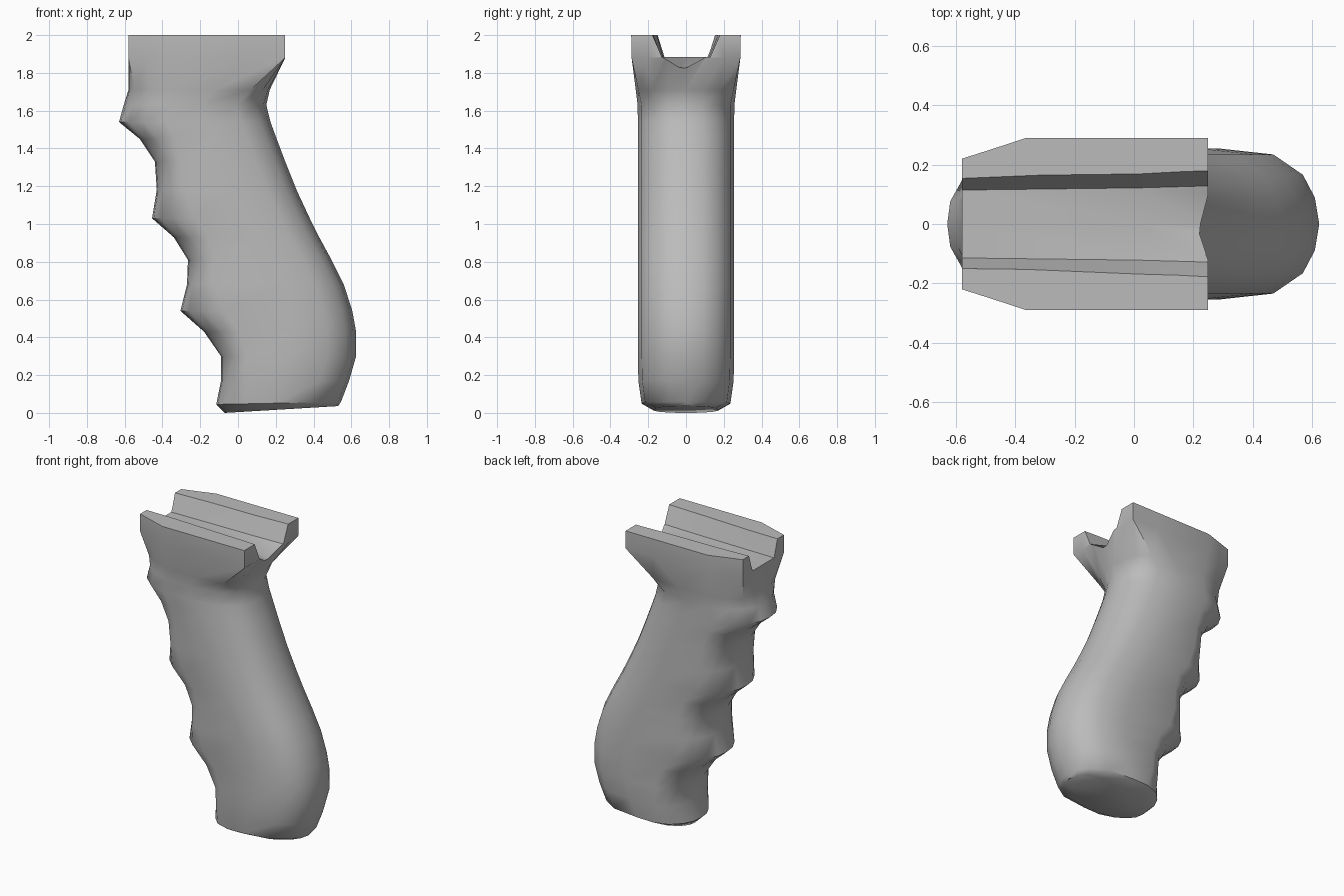
import bpy, bmesh, math

cube = bpy.data.objects.get("Cube")
if cube:
    bpy.data.objects.remove(cube, do_unlink=True)

# Single grey finish
mat = bpy.data.materials.new("matte_grey")
mat.use_nodes = True
grey = (0.5, 0.5, 0.5, 1)
mat.diffuse_color = grey
mat.node_tree.nodes["Principled BSDF"].inputs["Base Color"].default_value = grey


def loft(name, rings):
    """Closed skin through rings that share one point count."""
    bm = bmesh.new()
    loops = [[bm.verts.new(p) for p in ring] for ring in rings]
    for a, b in zip(loops, loops[1:]):
        for i in range(len(a)):
            j = (i + 1) % len(a)
            bm.faces.new((a[i], a[j], b[j], b[i]))
    bm.faces.new(loops[0])
    bm.faces.new(loops[-1])
    bmesh.ops.recalc_face_normals(bm, faces=bm.faces)
    mesh = bpy.data.meshes.new(name)
    bm.to_mesh(mesh)
    bm.free()
    obj = bpy.data.objects.new(name, mesh)
    bpy.context.collection.objects.link(obj)
    mesh.materials.append(mat)
    return obj


# Half outlines: (distance in from the finger or palm edge, share of half width)
GRIP_FINGER = [(0, 0), (.01, .3), (.05, .58), (.13, .86), (.25, 1)]
GRIP_PALM = [(.34, 1), (.155, .92), (.055, .65), (.015, .35), (0, 0)]
HEAD_FINGER = [(0, 0), (0, .4), (0, .76), (.1, .87), (.215, 1)]
HEAD_PALM = [(.2, 1), (0, 1), (0, .7), (0, .35), (0, 0)]


def mix(a, b, t):
    return [(p[0] + (q[0] - p[0]) * t, p[1] + (q[1] - p[1]) * t) for p, q in zip(a, b)]


def section(z, finger_x, palm_x, half, head, scoop, slope=0):
    finger = mix(GRIP_FINGER, HEAD_FINGER, head)
    palm = mix(GRIP_PALM, HEAD_PALM, head)
    side = [(finger_x + d * scoop, w * half) for d, w in finger]
    side += [(palm_x - d, w * half) for d, w in palm]
    outline = side + [(x, -y) for x, y in side[-2:0:-1]]
    return [(x, y, z + slope * (x - finger_x)) for x, y in outline]


# Height, finger edge, palm edge, half width, squareness, finger scoop
LEVELS = [
    (2, -.58, .25, .29, 1, 1),
    (1.88, -.58, .25, .288, 1, 1),
    (1.71, -.58, .168, .266, .35, 1),
    (1.63, -.605, .15, .256, 0, 1),
    (1.54, -.63, .172, .255, 0, 1),
    (1.45, -.52, .205, .255, 0, .75),
    (1.33, -.44, .25, .255, 0, .56),
    (1.18, -.43, .31, .255, 0, .6),
    (1.03, -.455, .38, .255, 0, .9),
    (.93, -.34, .43, .255, 0, .75),
    (.81, -.265, .495, .255, 0, .56),
    (.68, -.27, .56, .255, 0, .6),
    (.54, -.305, .605, .255, 0, .9),
    (.43, -.18, .625, .255, 0, .75),
    (.3, -.09, .625, .255, 0, .56),
    (.17, -.09, .588, .252, 0, .6),
    (.045, -.115, .545, .235, 0, .8, .02),
    (0, -.07, .53, .17, 0, .8, .06),
]
grip = loft("grip", [section(*level) for level in LEVELS])

# Mounting channel, flared upward, widening and dipping toward the palm side
def channel(x, floor, top, dip):
    return [(x, -top, 2.1), (x, -floor, 1.885), (x, 0, 1.885 - dip),
            (x, floor, 1.885), (x, top, 2.1)]


cutter = loft("channel_cutter", [
    channel(-.7, .113, .18, 0),
    channel(.02, .122, .21, 0),
    channel(.3, .13, .225, .08),
])
cutter.hide_render = True

bpy.context.view_layer.objects.active = grip
grip.select_set(True)
cut = grip.modifiers.new("channel", 'BOOLEAN')
cut.operation = 'DIFFERENCE'
cut.solver = 'EXACT'
cut.object = cutter
bpy.ops.object.modifier_apply(modifier=cut.name)
bpy.data.objects.remove(cutter, do_unlink=True)
bpy.ops.object.shade_smooth_by_angle(angle=math.radians(48))
